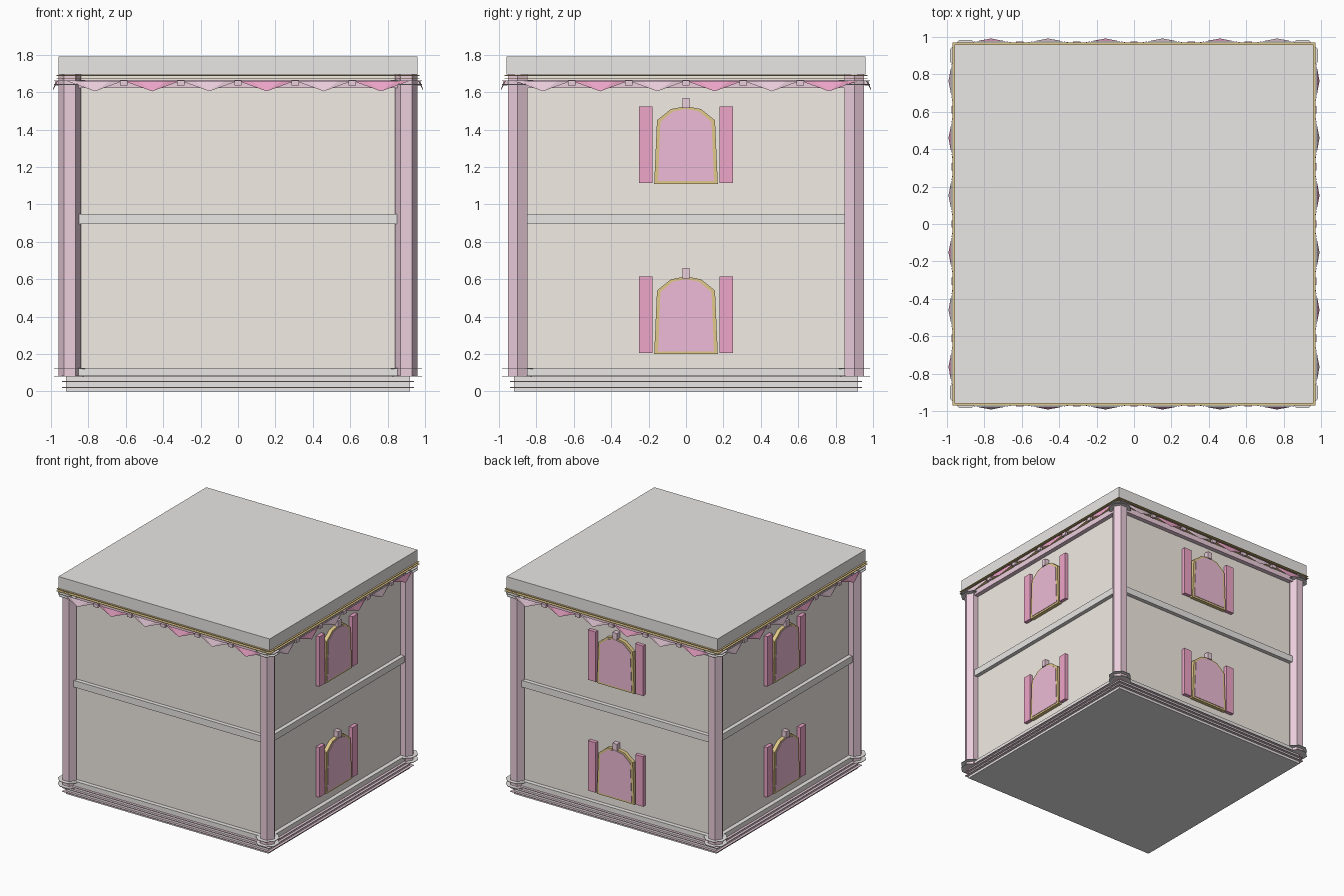
import bpy, bmesh
from math import pi, cos, sin
from mathutils import Matrix, Vector

if "Cube" in bpy.data.objects:
    bpy.data.objects.remove(bpy.data.objects["Cube"])


def material(name, rgb):
    m = bpy.data.materials.new(name)
    m.diffuse_color = (*rgb, 1)
    m.use_nodes = True
    m.node_tree.nodes["Principled BSDF"].inputs["Base Color"].default_value = m.diffuse_color
    return m


CREAM = material("cream", (0.90, 0.84, 0.78))
STONE = material("stone", (0.82, 0.80, 0.78))
PALE = material("pale_pink", (0.84, 0.62, 0.72))
PINK = material("pink", (0.85, 0.50, 0.68))
HOT = material("hot_pink", (0.86, 0.38, 0.58))
GOLD = material("gold", (0.75, 0.58, 0.25))


def mesh(name, verts, faces, mat, matrix=Matrix()):
    me = bpy.data.meshes.new(name)
    me.from_pydata([matrix @ Vector(v) for v in verts], [], faces)
    bm = bmesh.new()
    bm.from_mesh(me)
    bmesh.ops.recalc_face_normals(bm, faces=bm.faces)
    bm.to_mesh(me)
    bm.free()
    me.materials.append(mat)
    ob = bpy.data.objects.new(name, me)
    bpy.context.collection.objects.link(ob)
    return ob


def prism(name, outline, lo, hi, mat, matrix=Matrix()):
    """Extrude a 2D outline along local z from lo to hi."""
    n = len(outline)
    verts = [(x, y, z) for z in (lo, hi) for x, y in outline]
    faces = [tuple(range(n))[::-1], tuple(range(n, 2 * n))]
    faces += [(i, (i + 1) % n, n + (i + 1) % n, n + i) for i in range(n)]
    return mesh(name, verts, faces, mat, matrix)


def rect(x0, x1, y0, y1):
    return [(x0, y0), (x1, y0), (x1, y1), (x0, y1)]


def slab(name, half, lo, hi, mat):
    return prism(name, rect(-half, half, -half, half), lo, hi, mat)


def ring(name, inner, outer, lo, hi, mat):
    """Square frame running around the building."""
    verts = [(x, y, z) for z in (lo, hi) for h in (inner, outer)
             for x, y in rect(-h, h, -h, h)]
    faces = []
    for i in range(4):
        j = (i + 1) % 4
        for a, b in ((0, 4), (4, 12), (12, 8), (8, 0)):
            faces.append((a + i, a + j, b + j, b + i))
    return mesh(name, verts, faces, mat)


# Main body, plinth, storey band and roof
slab("walls", 0.885, 0.10, 1.70, CREAM)
slab("plinth", 0.92, 0.0, 0.125, STONE)
slab("roof_slab", 0.96, 1.695, 1.79, STONE)
ring("storey_band", 0.88, 0.918, 0.895, 0.95, STONE)
for z in (0.02, 0.05, 0.08):
    ring("plinth_moulding", 0.915, 0.94, z, z + 0.005, PALE)
for z in (1.67, 1.688):
    ring("gold_cornice", 0.88, 0.97, z, z + 0.004, GOLD)
ring("pelmet", 0.88, 0.922, 1.622, 1.665, PALE)

# Six-sided corner pillars with thin cap and foot plates
for sx in (-1, 1):
    for sy in (-1, 1):
        at = Matrix.Translation((0.9 * sx, 0.9 * sy, 0))

        def polygon(r, n, start=0.0):
            return [(r * cos(start + 2 * pi * i / n), r * sin(start + 2 * pi * i / n))
                    for i in range(n)]
        prism("corner_pillar", polygon(0.06, 6), 0.08, 1.70, PALE, at)
        for z in (0.08, 0.12, 1.64, 1.66):
            prism("pillar_plate", polygon(0.09, 8, pi / 8), z, z + 0.004, STONE, at)


def side_matrix(k):
    """Local x along the wall, y up, z outwards; k = 0 is the front."""
    return Matrix.Rotation(k * pi / 2, 4, 'Z') @ Matrix.Rotation(pi / 2, 4, 'X')


# Swagged bunting on all four sides
for k in range(4):
    M = side_matrix(k)
    for i in range(6):
        c = -0.765 + i * 0.306
        top = [(-0.15, 1.66, 0.963), (-0.08, 1.66, 0.975), (0.08, 1.66, 0.975), (0.15, 1.66, 0.963)]
        low = [(0.0, 1.605, 0.992)]
        verts = [(c + x, y, z) for x, y, z in top + low]
        mesh("bunting_swag", verts, [(0, 4, 1), (1, 4, 2), (2, 4, 3)],
             HOT if i % 2 else PALE, M)
        if i < 5:
            prism("bunting_knot", rect(c + 0.133, c + 0.173, 1.635, 1.662),
                  0.955, 0.975, PALE, M)

# Arched windows with shutters on the right, back and left sides
arch = [(-0.17, 0), (0.17, 0), (0.155, 0.34), (0.08, 0.40), (0, 0.415),
        (-0.08, 0.40), (-0.155, 0.34)]
pane = [(x * 0.88, 0.015 + y * 0.93) for x, y in arch]
for k in (1, 2, 3):
    for z0 in (0.20, 1.11):
        M = side_matrix(k) @ Matrix.Translation((0, z0, 0))
        prism("window_frame", arch, 0.88, 0.915, GOLD, M)
        prism("window_pane", pane, 0.90, 0.919, PINK, M)
        prism("keystone", rect(-0.02, 0.02, 0.405, 0.46), 0.88, 0.925, PALE, M)
        for s in (-1, 1):
            prism("shutter", rect(s * 0.215 - 0.035, s * 0.215 + 0.035, 0.005, 0.415),
                  0.88, 0.915, HOT, M)
